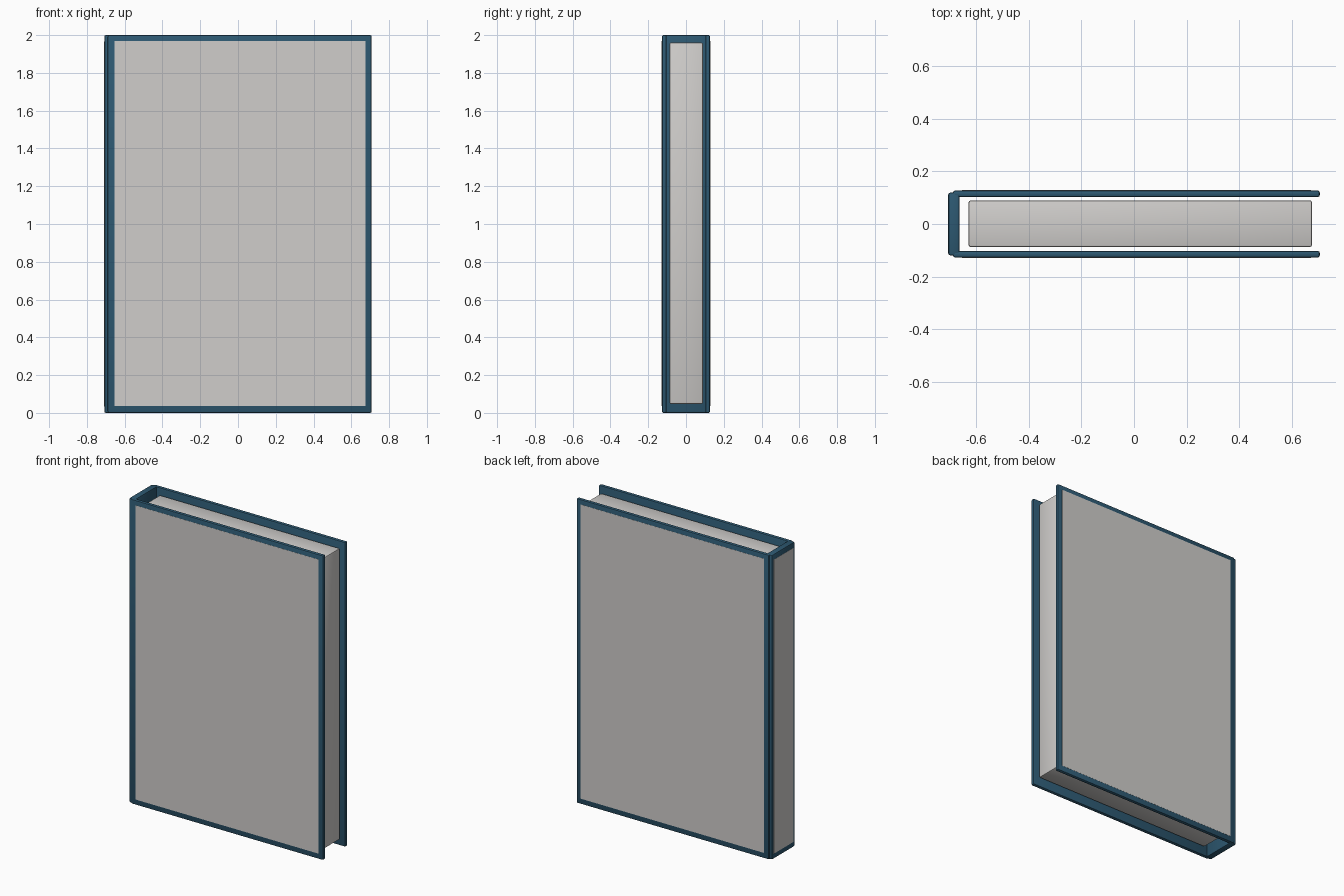
import bpy

if "Cube" in bpy.data.objects:
    bpy.data.objects.remove(bpy.data.objects["Cube"])


def material(name, rgb):
    m = bpy.data.materials.new(name)
    m.diffuse_color = (*rgb, 1)
    m.use_nodes = True
    m.node_tree.nodes["Principled BSDF"].inputs["Base Color"].default_value = m.diffuse_color
    return m


BLUE = material("dark blue cloth", (0.026, 0.098, 0.165))
PAPER = material("warm light grey", (0.63, 0.615, 0.60))


def box(name, lo, hi, mat, bevel=0.0, segments=2):
    """Box between two corners with optionally rounded edges."""
    size = [b - a for a, b in zip(lo, hi)]
    bpy.ops.mesh.primitive_cube_add(size=1, location=[(a + b) / 2 for a, b in zip(lo, hi)])
    ob = bpy.context.object
    ob.name = name
    ob.scale = size
    bpy.ops.object.transform_apply(location=False, rotation=False, scale=True)
    ob.data.materials.append(mat)
    if bevel:
        mod = ob.modifiers.new("rounded edges", 'BEVEL')
        mod.width = bevel
        mod.segments = segments
        bpy.ops.object.modifier_apply(modifier=mod.name)
        bpy.ops.object.shade_smooth_by_angle()
    return ob


# Front and back boards, each with an inlaid panel on its outer face
for side, label in ((-1, "front"), (1, "back")):
    ys = sorted((side * 0.102, side * 0.128))
    box(label + "_cover", (-0.69, ys[0], 0), (0.708, ys[1], 2), BLUE, 0.009)
    ps = sorted((side * 0.125, side * 0.1288))
    box(label + "_panel", (-0.655, ps[0], 0.037), (0.675, ps[1], 1.968), PAPER)

# Spine joining the boards, with its own panel
box("spine", (-0.708, -0.12, 0), (-0.664, 0.12, 2), BLUE, 0.009)
box("spine_panel", (-0.7088, -0.102, 0.035), (-0.705, 0.102, 1.965), PAPER)

# Block of pages, set back from the boards and spine
box("pages", (-0.63, -0.088, 0.048), (0.678, 0.09, 1.96), PAPER, 0.008)
